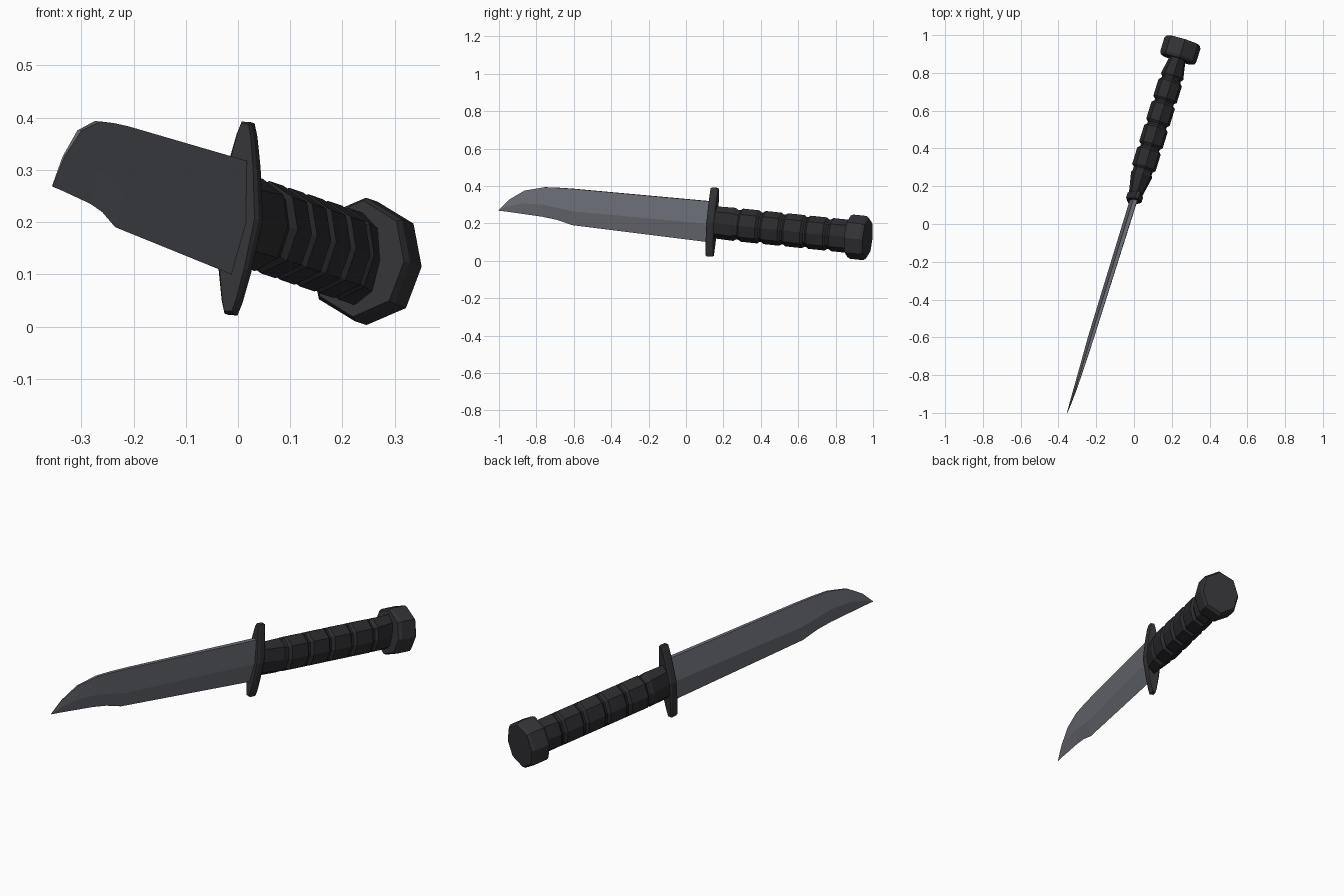
import bpy, bmesh, math
from mathutils import Vector, Matrix

if "Cube" in bpy.data.objects:
    bpy.data.objects.remove(bpy.data.objects["Cube"])

# Local frame: x = thickness, y = along the knife towards the pommel, z = towards the spine
d = Vector((0.31, 1.0, -0.105)).normalized()
u = Vector((0.088, 0.075, 0.99))
u = (u - d * u.dot(d)).normalized()
w = d.cross(u)
FRAME = Matrix((w, d, u)).transposed().to_4x4()
FRAME.translation = (0.003, 0.14, 0.207)


def material(name, rgb):
    m = bpy.data.materials.new(name)
    m.diffuse_color = (*rgb, 1)
    m.use_nodes = True
    m.node_tree.nodes["Principled BSDF"].inputs["Base Color"].default_value = m.diffuse_color
    return m


STEEL = material("steel grey", (0.150, 0.160, 0.185))
BLACK = material("charcoal", (0.033, 0.033, 0.038))
GRIP = material("dark grip", (0.025, 0.024, 0.028))


def loft(name, sections, mat):
    """Skin a list of equal-length point loops and cap both ends."""
    bm = bmesh.new()
    loops = [[bm.verts.new(p) for p in sec] for sec in sections]
    for a, b in zip(loops, loops[1:]):
        n = len(a)
        for i in range(n):
            j = (i + 1) % n
            bm.faces.new((a[i], a[j], b[j], b[i]))
    bm.faces.new(loops[0])
    bm.faces.new(loops[-1])
    bmesh.ops.remove_doubles(bm, verts=bm.verts, dist=1e-5)
    bmesh.ops.recalc_face_normals(bm, faces=bm.faces)
    me = bpy.data.meshes.new(name)
    bm.to_mesh(me)
    bm.free()
    me.transform(FRAME)
    me.materials.append(mat)
    ob = bpy.data.objects.new(name, me)
    bpy.context.collection.objects.link(ob)
    return ob


def octagon(s, hw, ht):
    k = 0.76
    pts = [(0, 1), (k, k * 0.9), (1, 0), (k, -k * 0.9), (0, -1),
           (-k, -k * 0.9), (-1, 0), (-k, k * 0.9)]
    return [(x * hw, s, z * ht) for x, z in pts]


# Blade: flat spine, thick ridge, sharp edge, clip point
stations = [  # s, spine, ridge, edge heights, spine and ridge half widths
    (0.0, 0.110, -0.010, -0.110, 0.011, 0.020),
    (-0.78, 0.100, -0.020, -0.095, 0.008, 0.016),
    (-0.87, 0.097, -0.010, -0.075, 0.007, 0.014),
    (-0.95, 0.092, 0.000, -0.067, 0.006, 0.012),
    (-1.06, 0.063, -0.006, -0.063, 0.004, 0.009),
    (-1.145, 0.004, -0.030, -0.060, 0.002, 0.005),
    (-1.197, -0.055, -0.057, -0.059, 0.0005, 0.001)]
loft("blade", [[(a, s, sp), (r, s, ri), (0, s, ed), (-r, s, ri), (-a, s, sp)]
               for s, sp, ri, ed, a, r in stations], STEEL)

# Guard: tall tapered plate with chamfered faces
half = [(0.009, 0.185), (0.017, 0.160), (0.029, 0.100), (0.043, 0.0)]
right = half + [(x, -z) for x, z in half[-2::-1]]
outline = right + [(-x, z) for x, z in right[::-1] if abs(z) > 0 or x > 0]


def plate(s, k, kz):
    return [(x * k, s, z * kz) for x, z in outline]


loft("guard", [plate(-0.021, 0.85, 0.975), plate(-0.013, 1, 1),
               plate(0.013, 1, 1), plate(0.021, 0.85, 0.975)], BLACK)

# Grip: flared collar, four chamfered bands split by grooves, tapered end
rings = [(0.015, 0.036, 0.086), (0.125, 0.058, 0.089), (0.140, 0.052, 0.080)]
for s0, s1 in [(0.155, 0.272), (0.282, 0.397), (0.407, 0.525), (0.535, 0.652)]:
    rings += [(s0, 0.052, 0.080), (s0 + 0.012, 0.065, 0.089),
              (s1 - 0.012, 0.065, 0.089), (s1, 0.052, 0.080)]
rings += [(0.662, 0.052, 0.080), (0.675, 0.062, 0.089), (0.780, 0.042, 0.089)]
loft("grip", [octagon(*r) for r in rings], GRIP)

# Pommel: wide octagonal cap
loft("pommel", [octagon(0.770, 0.092, 0.112), octagon(0.785, 0.100, 0.119),
                octagon(0.860, 0.100, 0.119), octagon(0.874, 0.092, 0.108)], BLACK)
